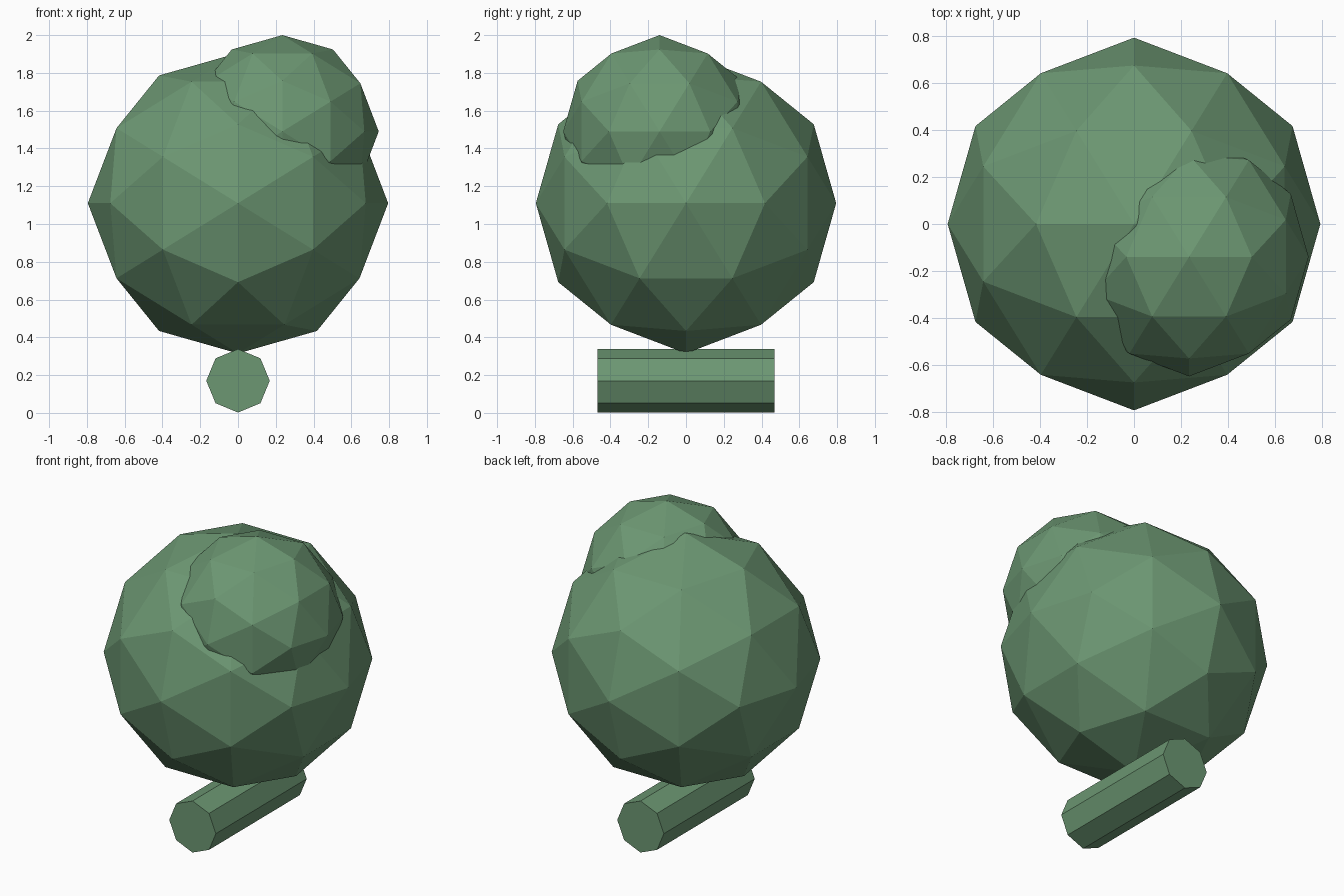
import bpy
import math

if "Cube" in bpy.data.objects:
    bpy.data.objects.remove(bpy.data.objects["Cube"])

green = bpy.data.materials.new("leaf_green")
green.diffuse_color = (0.15, 0.31, 0.17, 1.0)
green.use_nodes = True
green.node_tree.nodes["Principled BSDF"].inputs["Base Color"].default_value = green.diffuse_color


def finish(name):
    obj = bpy.context.object
    obj.name = name
    bpy.ops.object.transform_apply(location=False, rotation=True, scale=True)
    obj.data.materials.append(green)
    bpy.ops.object.shade_flat()
    return obj


# Tilt that puts icosphere edges, not corners, on the main axes
TILT = -math.atan(2 / (1 + math.sqrt(5)))


def leaf_ball(name, radius, centre):
    bpy.ops.mesh.primitive_ico_sphere_add(subdivisions=2, radius=radius,
                                          location=centre, rotation=(0, TILT, 0))
    return finish(name)


# Foliage: a large ball with a smaller one bulging out of the upper front right
leaf_ball("foliage_main", 0.795, (0, 0, 1.11))
leaf_ball("foliage_small", 0.51, (0.235, -0.14, 1.49))

# Trunk: eight-sided log lying front to back
bpy.ops.mesh.primitive_cylinder_add(vertices=8, radius=0.168, depth=0.936,
                                    location=(0, 0, 0.17),
                                    rotation=(math.pi / 2, 0, 0))
finish("trunk")
